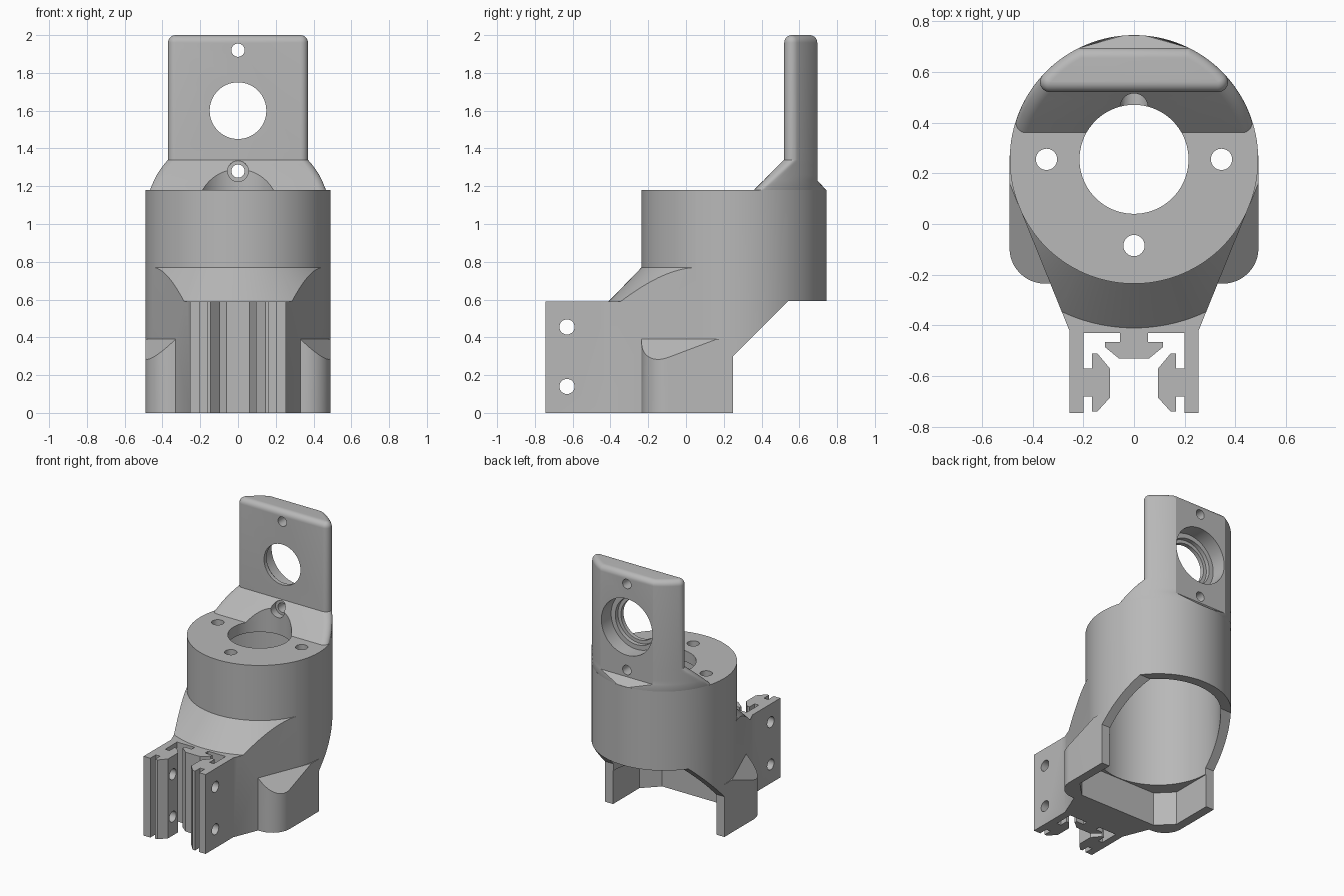
import bpy, bmesh, math
from mathutils import Matrix, Vector

if "Cube" in bpy.data.objects:
    bpy.data.objects.remove(bpy.data.objects["Cube"])

CY, R = 0.255, 0.49          # axis and radius of the round housing
grey = bpy.data.materials.new("plain_grey")
grey.diffuse_color = (0.48, 0.48, 0.48, 1)
grey.use_nodes = True
grey.node_tree.nodes["Principled BSDF"].inputs["Base Color"].default_value = grey.diffuse_color


def make(name, bm):
    bmesh.ops.recalc_face_normals(bm, faces=bm.faces)
    me = bpy.data.meshes.new(name)
    bm.to_mesh(me)
    bm.free()
    me.materials.append(grey)
    ob = bpy.data.objects.new(name, me)
    bpy.context.collection.objects.link(ob)
    return ob


def loft(name, rings):
    """Skin a stack of equal-length point rings and cap both ends."""
    bm = bmesh.new()
    rows = [[bm.verts.new(p) for p in ring] for ring in rings]
    n = len(rows[0])
    for a, b in zip(rows, rows[1:]):
        for i in range(n):
            bm.faces.new((a[i], a[(i + 1) % n], b[(i + 1) % n], b[i]))
    bm.faces.new(rows[0][::-1])
    bm.faces.new(rows[-1])
    return make(name, bm)


def prism(name, pts, z0, z1):
    return loft(name, [[(x, y, z) for x, y in pts] for z in (z0, z1)])


def rod(name, r, start, end, n=48):
    a, b = Vector(start), Vector(end)
    bm = bmesh.new()
    m = Matrix.Translation((a + b) / 2) @ (b - a).to_track_quat('Z', 'Y').to_matrix().to_4x4()
    bmesh.ops.create_cone(bm, cap_ends=True, segments=n, radius1=r, radius2=r,
                          depth=(b - a).length, matrix=m)
    return make(name, bm)


def boolean(ob, tool, op='DIFFERENCE'):
    m = ob.modifiers.new("cut", 'BOOLEAN')
    m.operation, m.solver, m.object = op, 'EXACT', tool
    bpy.context.view_layer.objects.active = ob
    bpy.ops.object.modifier_apply(modifier=m.name)
    bpy.data.objects.remove(tool)


def finish(ob):
    bpy.ops.object.select_all(action='DESELECT')
    ob.select_set(True)
    bpy.context.view_layer.objects.active = ob
    bpy.ops.object.shade_smooth_by_angle(angle=math.radians(25))


def arc(cx, cy, r, a0, a1, n):
    return [(cx + r * math.cos(a0 + (a1 - a0) * i / n),
             cy + r * math.sin(a0 + (a1 - a0) * i / n)) for i in range(n + 1)]


# Housing plan: round back, tangent sides, slotted rail clamp at the front
corner = Vector((0.255, -0.42))
d = corner - Vector((0, CY))
tang = math.atan2(d.y, d.x) + math.acos(R / d.length)
clamp = [(.255, -.42), (.255, -.745), (.2, -.745), (.2, -.68), (.165, -.68),
         (.165, -.74), (.145, -.74), (.095, -.685), (.095, -.57), (.145, -.51),
         (.165, -.51), (.165, -.57), (.2, -.57), (.2, -.43), (.055, -.43),
         (.055, -.465), (.115, -.465), (.115, -.485), (.06, -.53)]
plan = clamp[::-1] + arc(0, CY, R, tang, math.pi - tang, 80)
plan += [(-x, y) for x, y in clamp]
body = prism("motor_housing", plan, 0, 1.18)

# Height envelope: wide clamp, conical shoulder, round top
steps = [(1.3, -.1), (1.3, .59), (.665, .59), (R + .0006, .77), (R + .0006, 1.3)]
envelope = loft("envelope", [[(x, y, z) for x, y in arc(0, CY, r, 0, math.tau, 128)[:-1]]
                             for r, z in steps])
boolean(body, envelope, 'INTERSECT')

# Side cheeks with rounded front corners and tops sloping off the tapered walls
normal = Vector((math.cos(tang), math.sin(tang), 1))
for s in (1, -1):
    pts = [(.2, .27), (.2, -.235)] + arc(.351, -.095, .14, -math.pi / 2, 0, 12) + [(.491, .27)]
    cheek = prism("cheek", [(s * x, y) for x, y in pts], 0, .39)
    bm = bmesh.new()
    bm.from_mesh(cheek.data)
    cut = bmesh.ops.bisect_plane(bm, geom=bm.verts[:] + bm.edges[:] + bm.faces[:],
                                 plane_co=(s * corner.x, corner.y, .39),
                                 plane_no=(s * normal.x, normal.y, 1), clear_outer=True)
    bmesh.ops.holes_fill(bm, edges=[e for e in bm.edges if e.is_boundary])
    bmesh.ops.recalc_face_normals(bm, faces=bm.faces)
    bm.to_mesh(cheek.data)
    bm.free()
    boolean(body, cheek, 'UNION')

# Open, slanted lower back
side = [(.25, -.1), (.25, .3), (.54, .592), (1, .592), (1, -.1)]
boolean(body, loft("back_cut", [[(x, y, z) for y, z in side] for x in (-1, 1)]))

# Round motor cavity and chamfered square pocket beneath it
boolean(body, rod("cavity", .42, (0, CY, .15), (0, CY, 1.10), 96))
h, c = .425, .11
square = [(h, h), (h, c - h), (h - c, -h), (c - h, -h), (-h, c - h), (-h, h)]
boolean(body, prism("pocket", [(x, y + CY) for x, y in square], -.1, .25))

# Shaft opening, motor screws and clamp screws
boolean(body, rod("shaft_hole", .215, (0, CY, 1), (0, CY, 1.3), 72))
for x, y in ((.345, CY), (-.345, CY), (0, -.085)):
    boolean(body, rod("screw_hole", .042, (x, y, 1), (x, y, 1.3), 32))
for z in (.14, .455):
    boolean(body, rod("clamp_hole", .04, (-.4, -.63, z), (.4, -.63, z), 32))
finish(body)


# Upright plate: slice of the round housing with filleted front edges
def section(z, front, back, r, fil):
    cy = front + fil
    cx = math.sqrt((r - fil) ** 2 - (cy - CY) ** 2)
    a = math.atan2(cy - CY, cx)
    half = arc(cx, cy, fil, -math.pi / 2, a, 8)
    half += arc(0, CY, r, a, math.asin((back - CY) / r), 16)[1:]
    return [(x, y, z) for x, y in half + [(-x, y) for x, y in half[::-1]]]


F, B, FIL = .52, .695, .04
rings = [section(1.17, .36, .738, R - .003, FIL), section(1.18, .36, .743, R, FIL),
         section(1.23, .41, B, R, FIL)]
rings += [section(z, .36 + z - 1.18, B, R, FIL) for z in (1.26, 1.29, 1.315, 1.34)]
for i in range(8):
    a = math.pi / 2 * i / 7
    e = FIL * (1 - math.cos(a))
    rings.append(section(2 - FIL + FIL * math.sin(a), F + e, B - e, R - e, max(FIL - e, .001)))
plate = loft("upright_plate", rings)

# Shaft clearance, bearing seat and plate screws
boolean(plate, rod("clearance", .215, (0, CY, 1), (0, CY, 1.5), 72))
for r, y in ((.15, .4), (.175, .55), (.21, .58)):
    boolean(plate, rod("bearing_seat", r, (0, y, 1.6), (0, .9, 1.6), 64))
for z in (1.28, 1.92):
    boolean(plate, rod("plate_hole", .035, (0, .3, z), (0, .9, z), 32))
boolean(plate, rod("screw_head_recess", .055, (0, .3, 1.28), (0, F, 1.28), 32))
finish(plate)
